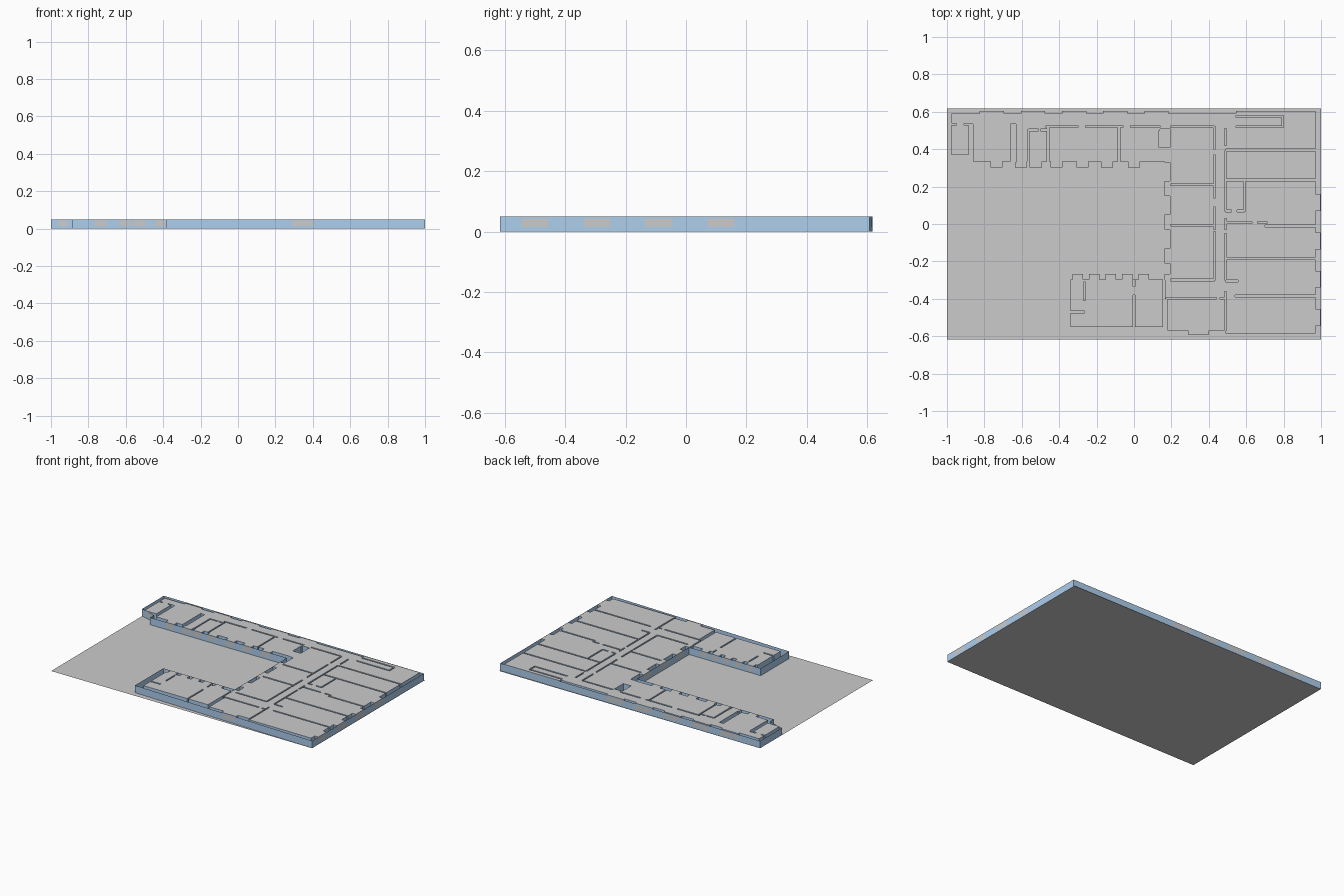
import bpy, bmesh
from mathutils import Vector

if "Cube" in bpy.data.objects:
    bpy.data.objects.remove(bpy.data.objects["Cube"])

H = 0.05    # storey height
T = 0.01    # partition thickness
E = 0.03    # outer wall thickness
W, D = 1, 0.617

blue = bpy.data.materials.new("wall_blue")
blue.diffuse_color = (0.42, 0.62, 0.85, 1)
blue.use_nodes = True
blue.node_tree.nodes["Principled BSDF"].inputs["Base Color"].default_value = blue.diffuse_color
grey = bpy.data.materials.new("plain_grey")
grey.diffuse_color = (0.6, 0.6, 0.6, 1)
grey.use_nodes = True
grey.node_tree.nodes["Principled BSDF"].inputs["Base Color"].default_value = grey.diffuse_color


def finish(name, bm):
    me = bpy.data.meshes.new(name)
    bm.to_mesh(me)
    bm.free()
    me.materials.append(grey)
    me.materials.append(blue)
    bpy.context.collection.objects.link(bpy.data.objects.new(name, me))


def face(bm, pts, mat):
    bm.faces.new([bm.verts.new(p) for p in pts]).material_index = mat


def upright(bm, a, b, z0, z1, mat):
    face(bm, [(*a, z0), (*b, z0), (*b, z1), (*a, z1)], mat)


def row(start, pitch, count, width):
    """Evenly spaced window openings as (from, to) spans."""
    mids = [start + pitch * i for i in range(count)]
    return [(m - width / 2, m + width / 2) for m in mids]


def spans(lo, hi, gaps):
    """Pieces of lo..hi left over between the gaps."""
    ends = [lo] + [v for g in gaps for v in g] + [hi]
    return list(zip(ends[::2], ends[1::2]))


# ground sheet
bm = bmesh.new()
face(bm, [(-W, -D, 0), (W, -D, 0), (W, D, 0), (-W, D, 0)], 0)
finish("ground_sheet", bm)

# outer facade, counter-clockwise around the U-shaped plan
YARD_N, YARD_S, YARD_E = 0.303, -0.268, 0.163
WING_N, WING_S = -0.885, -0.385
outline = [(WING_S, -.578), (.999, -.615), (.999, .607), (-W, D), (-W, .38),
           (WING_N, .345), (WING_N, YARD_N), (YARD_E, YARD_N), (YARD_E, YARD_S), (WING_S, YARD_S)]
bm = bmesh.new()
for a, b in zip(outline, outline[1:] + outline[:1]):
    upright(bm, a, b, 0, H, 1)
finish("outer_facade", bm)

# window openings along each facade
east_win = row(-.5, .205, 4, .09)
north_win = row(-.76, .22, 5, .13)
yard_e_win = row(-.17, .18, 4, .08)
yard_s_win = row(-.30, .088, 5, .055)
yard_n_win = [s for m in (-.735, -.605, -.525, -.415, -.275, -.145, 0) for s in row(m, 0, 1, .065)]

# roof decks over the rooms (x0, y0, x1, y1)
decks = [(-.975, .37, WING_N, .605), (WING_N, YARD_N, .165, .605), (YARD_E, -.30, .998, .605),
         (.165, -.57, .49, -.30), (.49, -.585, .998, -.30), (-.34, -.55, .155, YARD_S),
         (.29, -.592, .40, -.57)]
walls = []


def h(y, *ends):
    """Partition along x; ends are pairs, the gaps between pairs are doorways."""
    for a, b in zip(ends[::2], ends[1::2]):
        walls.append((a, y - T / 2, b, y + T / 2))


def v(x, *ends):
    """Partition along y, same rule."""
    for a, b in zip(ends[::2], ends[1::2]):
        walls.append((x - T / 2, a, x + T / 2, b))


# main block: room partitions either side of the corridor
for y in (.395, .235, -.185, -.385):
    h(y, .54 if y < -.3 else .49, .97)
for y in (.21, -.007, -.30):
    h(y, .195, .43)
v(.49, -.57, -.36, -.30, -.05, -.03, .03, .07, .39, .42, .51)
v(.43, -.30, -.04, -.03, .09, .14, .37, .40, .52)
h(.008, .49, .63, .66, .71)
h(-.01, .70, .97)
v(.59, .07, .235)
h(.07, .49, .52, .55, .59)
h(-.305, .49, .555)
h(.52, .195, .43, .545, .80)
h(.575, .545, .80)
v(.795, .52, .58)

# north wing rooms
h(.522, -.47, -.30, -.26, -.06, -.02, .14)
h(.502, .14, .195, -.565, -.51, -.50, -.46)
v(-.46, .33, .52)
v(-.08, .33, .52)
v(-.565, .305, .505)
h(.533, -.975, -.95, -.91, -.87)
walls += [(-.66, .33, -.63, .535), (WING_N, YARD_N, -.86, .535)]

# south wing rooms
h(-.47, -.34, -.265)
v(-.265, -.41, -.31)
v(0, -.55, -.38, -.335, -.30)
h(-.397, .17, .44, .46, .49)
walls.append((.155, -.57, .18, -.40))

# wall piers between the windows
walls += [(.97, a, W, b) for a, b in spans(-D, D, east_win)]
walls += [(a, .592, b, D) for a, b in spans(-W, .545, north_win)]
walls += [(a, YARD_N - E, b, YARD_N + E) for a, b in spans(WING_N, YARD_E, yard_n_win)]
walls += [(YARD_E - E, a, YARD_E + E, b) for a, b in spans(YARD_S, .50, yard_e_win)]
walls += [(a, YARD_S - E, b, YARD_S + E) for a, b in spans(WING_S, YARD_E, yard_s_win)]

# floor-plan grid: keep deck cells that are not wall cavity
boxes = decks + walls
xs = sorted({round(b[k], 4) for b in boxes for k in (0, 2)})
ys = sorted({round(b[k], 4) for b in boxes for k in (1, 3)})


def inside(x, y, group):
    return any(b[0] < x < b[2] and b[1] < y < b[3] for b in group)


cells = set()
for i in range(len(xs) - 1):
    for j in range(len(ys) - 1):
        x, y = (xs[i] + xs[i + 1]) / 2, (ys[j] + ys[j + 1]) / 2
        if inside(x, y, decks) and not inside(x, y, walls):
            cells.add((i, j))

bm = bmesh.new()
for i, j in cells:
    x0, x1, y0, y1 = xs[i], xs[i + 1], ys[j], ys[j + 1]
    c = [(x0, y0), (x1, y0), (x1, y1), (x0, y1)]
    face(bm, [(*p, H) for p in c], 0)
    for k, (di, dj) in enumerate([(0, -1), (1, 0), (0, 1), (-1, 0)]):
        if (i + di, j + dj) not in cells:
            upright(bm, c[k], c[(k + 1) % 4], 0, H, 1)
bmesh.ops.remove_doubles(bm, verts=bm.verts[:], dist=1e-5)
bmesh.ops.dissolve_limit(bm, angle_limit=0.01, verts=bm.verts[:], edges=bm.edges[:],
                         delimit={'MATERIAL'})
finish("room_decks_and_inner_walls", bm)

# grey window panes just proud of the facade
bm = bmesh.new()


def pane(side, s, e):
    """Pane on facade number side, between distances s and e along its main axis."""
    p, q = Vector(outline[side]), Vector(outline[(side + 1) % len(outline)])
    d = q - p
    axis = 0 if abs(d.x) > abs(d.y) else 1
    if d[axis] < 0:
        s, e = e, s
    out = Vector((d.y, -d.x)).normalized() * 0.001
    a, b = [p + d * (t - p[axis]) / d[axis] + out for t in (s, e)]
    upright(bm, a, b, .015, .044, 0)


for side, wins in [(1, east_win), (2, north_win), (6, yard_n_win),
                   (7, yard_e_win), (8, yard_s_win),
                   (0, row(.345, 0, 1, .11)), (4, row(-.935, 0, 1, .05))]:
    for s, e in wins:
        pane(side, s, e)
finish("window_panes", bm)
